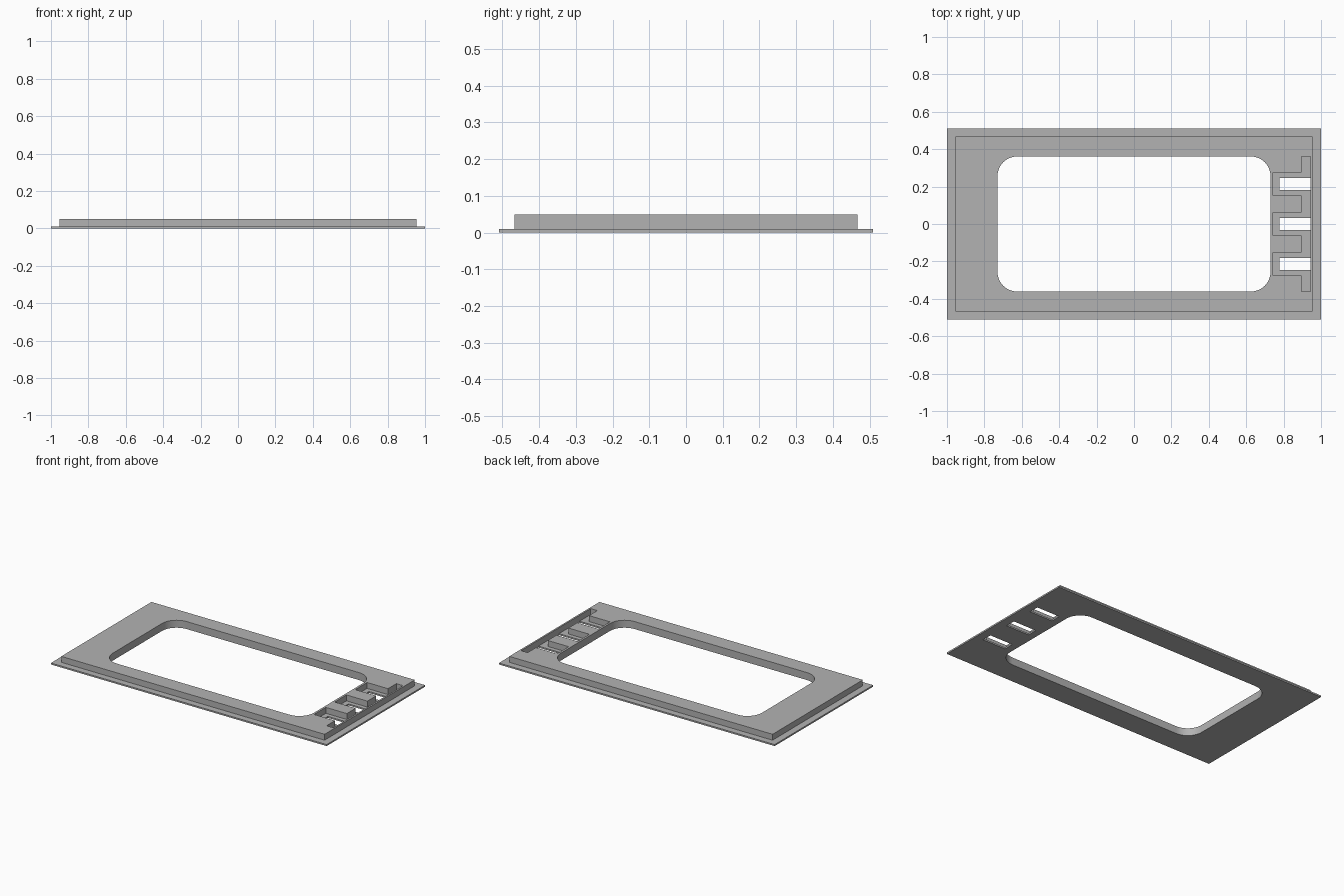
import bpy
import bmesh
import math

if "Cube" in bpy.data.objects:
    bpy.data.objects.remove(bpy.data.objects["Cube"])

PLATE_TOP, FRAME_TOP = 0.01, 0.049

grey = bpy.data.materials.new("plain grey")
grey.diffuse_color = (0.45, 0.45, 0.45, 1)
grey.use_nodes = True
grey.node_tree.nodes["Principled BSDF"].inputs["Base Color"].default_value = grey.diffuse_color


def prism(name, outline, z0, z1):
    """Extrude a flat outline from z0 to z1."""
    bm = bmesh.new()
    face = bm.faces.new([bm.verts.new((x, y, z0)) for x, y in outline])
    top = bmesh.ops.extrude_face_region(bm, geom=[face])["geom"]
    verts = [g for g in top if isinstance(g, bmesh.types.BMVert)]
    bmesh.ops.translate(bm, verts=verts, vec=(0, 0, z1 - z0))
    bmesh.ops.recalc_face_normals(bm, faces=bm.faces)
    mesh = bpy.data.meshes.new(name)
    bm.to_mesh(mesh)
    bm.free()
    mesh.materials.append(grey)
    obj = bpy.data.objects.new(name, mesh)
    bpy.context.collection.objects.link(obj)
    return obj


def rect(x0, x1, y0, y1):
    return [(x0, y0), (x1, y0), (x1, y1), (x0, y1)]


def rounded_rect(hx, hy, r, steps=10):
    pts = []
    for i, (sx, sy) in enumerate([(1, 1), (-1, 1), (-1, -1), (1, -1)]):
        for k in range(steps + 1):
            a = math.pi / 2 * (i + k / steps)
            pts.append((sx * (hx - r) + r * math.cos(a),
                        sy * (hy - r) + r * math.sin(a)))
    return pts


def combine(target, tool, operation):
    """Apply a boolean and remove the tool."""
    mod = target.modifiers.new("combine", "BOOLEAN")
    mod.operation, mod.solver, mod.object = operation, "EXACT", tool
    bpy.context.view_layer.objects.active = target
    bpy.ops.object.modifier_apply(modifier=mod.name)
    bpy.data.objects.remove(tool)


# Thin flange with the raised frame on it
panel = prism("panel_frame", rect(-1, 1, -0.51, 0.51), 0, PLATE_TOP)
combine(panel, prism("raised_frame", rect(-0.955, 0.955, -0.467, 0.467),
                     0.005, FRAME_TOP), "UNION")

# Large rounded window
combine(panel, prism("window_cutter", rounded_rect(0.73, 0.361, 0.105),
                     -0.1, 0.1), "DIFFERENCE")

# Comb-shaped pocket: a long groove with three fingers
comb = [(0.944, -0.361), (0.944, 0.361), (0.896, 0.361)]
centres = (0.2135, 0, -0.2135)
for c in centres:
    comb += [(0.896, c + 0.061), (0.744, c + 0.061),
             (0.744, c - 0.061), (0.896, c - 0.061)]
comb.append((0.896, -0.361))
combine(panel, prism("pocket_cutter", comb, PLATE_TOP, 0.1), "DIFFERENCE")

# Through slots in the pocket floor
for c in centres:
    combine(panel, prism("slot_cutter", rect(0.778, 0.944, c - 0.033, c + 0.033),
                         -0.1, 0.03), "DIFFERENCE")

panel.select_set(True)
bpy.context.view_layer.objects.active = panel
bpy.ops.object.shade_smooth_by_angle(angle=math.radians(30))
